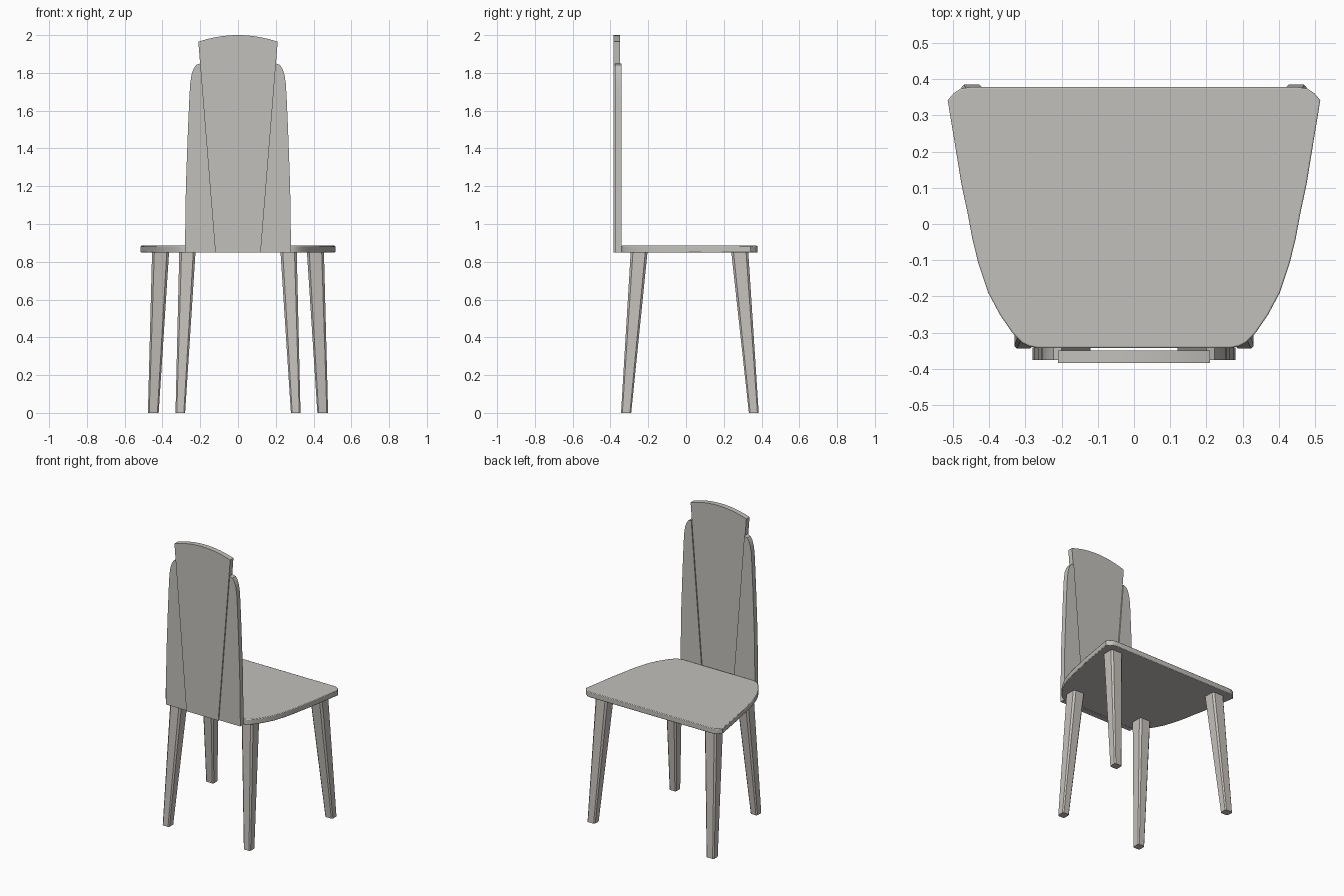
import bpy, bmesh, math

if "Cube" in bpy.data.objects:
    bpy.data.objects.remove(bpy.data.objects["Cube"])


def material(name, rgb):
    m = bpy.data.materials.new(name)
    m.diffuse_color = (*rgb, 1)
    m.use_nodes = True
    m.node_tree.nodes["Principled BSDF"].inputs["Base Color"].default_value = m.diffuse_color
    return m


pale = material("warm pale grey", (0.54, 0.53, 0.50))
leg_tone = material("pinkish pale grey", (0.56, 0.53, 0.50))


def loft(name, lower, upper, mat):
    """Closed solid between two matching 3D outlines."""
    bm = bmesh.new()
    a = [bm.verts.new(p) for p in lower]
    b = [bm.verts.new(p) for p in upper]
    n = len(a)
    bm.faces.new(a)
    bm.faces.new(b)
    for i in range(n):
        j = (i + 1) % n
        bm.faces.new((a[i], a[j], b[j], b[i]))
    bmesh.ops.recalc_face_normals(bm, faces=bm.faces)
    me = bpy.data.meshes.new(name)
    bm.to_mesh(me)
    bm.free()
    me.materials.append(mat)
    ob = bpy.data.objects.new(name, me)
    bpy.context.collection.objects.link(ob)
    return ob


def smooth(ob, angle=30):
    bpy.ops.object.select_all(action='DESELECT')
    ob.select_set(True)
    bpy.context.view_layer.objects.active = ob
    bpy.ops.object.shade_smooth_by_angle(angle=math.radians(angle))


def mirrored(half):
    return half + [(-x, y) for x, y in reversed(half)]


def plate(name, outline, y0, y1):
    return loft(name, [(x, y0, z) for x, z in outline],
                [(x, y1, z) for x, z in outline], pale)


# Seat: wide at +y, curving in towards the backrest, softened rim
half = [(0.455, 0.378), (0.48, 0.374), (0.498, 0.362), (0.515, 0.342),
        (0.49, 0.19), (0.477, 0.11), (0.46, 0.03), (0.447, -0.04),
        (0.43, -0.11), (0.403, -0.19), (0.371, -0.25), (0.337, -0.30),
        (0.31, -0.328), (0.29, -0.338), (0.265, -0.343)]
o = mirrored(half)
seat = loft("seat", [(x, y, 0.848) for x, y in o],
            [(x, y, 0.885) for x, y in o], pale)
bev = seat.modifiers.new("rim", 'BEVEL')
bev.width = 0.004
bev.segments = 2
bev.limit_method = 'ANGLE'
bev.angle_limit = math.radians(60)
smooth(seat)

# Central back panel: flared, with an arched top
top = [(0.21 * i / 8, 2.0 - 0.035 * (i / 8) ** 2) for i in range(9)]
centre = mirrored([(0.12, 0.848)] + top[:0:-1])
centre.insert(len(centre) // 2, top[0])
smooth(plate("back_centre_panel", centre, -0.384, -0.349))

# Side back panels: rounded outer shoulders
side = [(0.12, 0.848), (0.281, 0.848), (0.276, 1.2), (0.265, 1.5),
        (0.257, 1.68), (0.253, 1.745), (0.246, 1.79), (0.236, 1.82),
        (0.222, 1.842), (0.20, 1.85)]
for s, label in ((-1, "left"), (1, "right")):
    smooth(plate("back_side_panel_" + label,
                 [(s * x, z) for x, z in side], -0.376, -0.341))


def section(x0, x1, y0, y1, z, c, s):
    """Rectangle with clipped corners."""
    pts = [(x0 + c, y0), (x1 - c, y0), (x1, y0 + c), (x1, y1 - c),
           (x1 - c, y1), (x0 + c, y1), (x0, y1 - c), (x0, y0 + c)]
    return [(s * x, y, z) for x, y in pts]


# Splayed tapering legs
for s, label in ((-1, "left"), (1, "right")):
    loft("backrest_leg_" + label,
         section(0.28, 0.331, -0.344, -0.29, 0, 0.007, s),
         section(0.225, 0.311, -0.293, -0.204, 0.85, 0.012, s), leg_tone)
    loft("open_side_leg_" + label,
         section(0.42, 0.477, 0.333, 0.385, 0, 0.007, s),
         section(0.365, 0.455, 0.24, 0.33, 0.85, 0.012, s), leg_tone)
